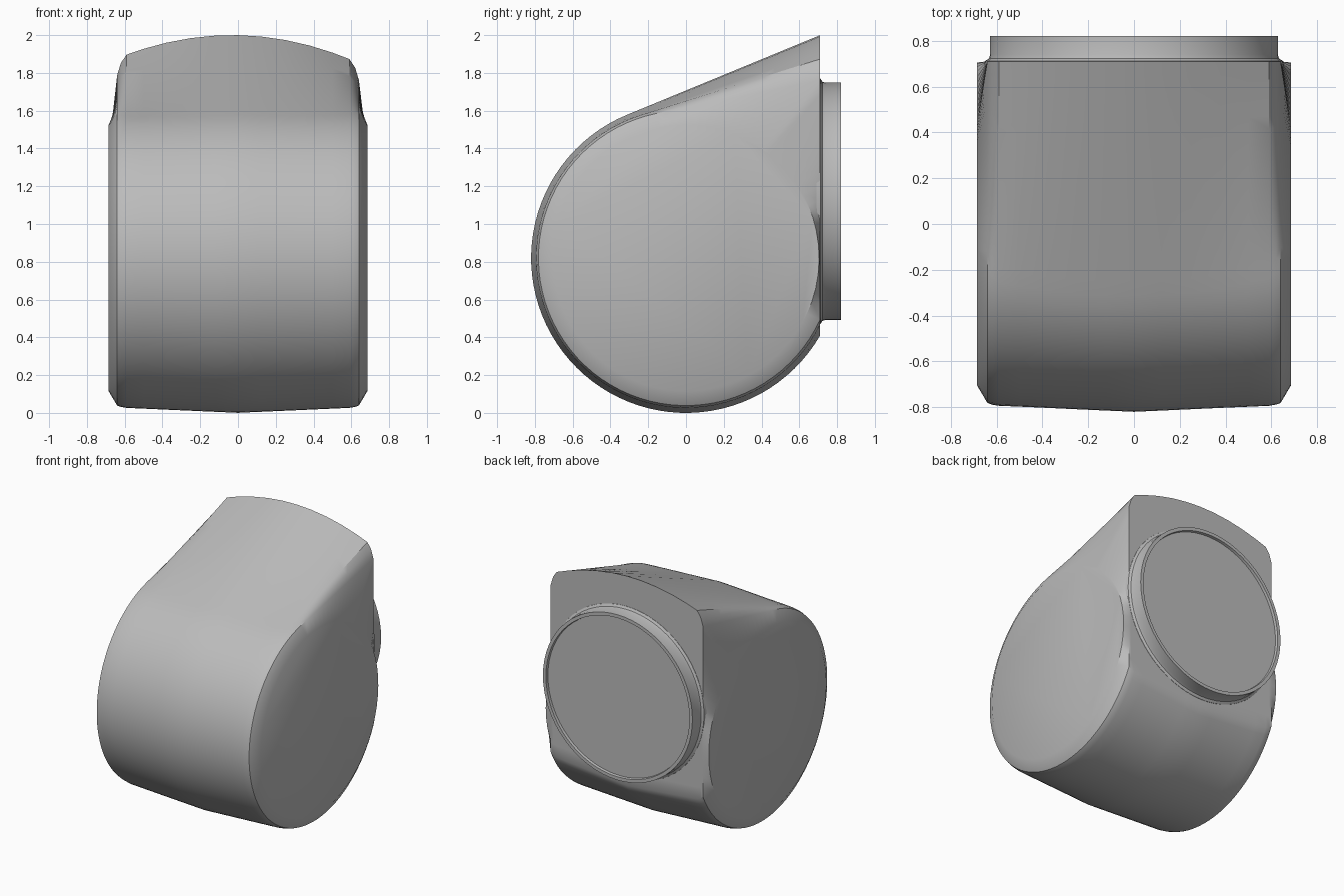
import bpy, bmesh, math

default = bpy.data.objects.get("Cube")
if default:
    bpy.data.objects.remove(default, do_unlink=True)

grey = bpy.data.materials.new("plain grey")
grey.use_nodes = True
color = (0.5, 0.5, 0.5, 1)
grey.diffuse_color = color
grey.node_tree.nodes["Principled BSDF"].inputs["Base Color"].default_value = color

AXIS_Z = 0.82   # height of the barrel axis
BACK = 0.71     # flat back plane


def teardrop(radius, top):
    """Round barrel with a straight slope up to a sharp corner at the back."""
    reach = math.hypot(BACK, top - AXIS_Z)
    tangent = math.atan2(top - AXIS_Z, BACK) + math.acos(radius / reach)
    join = 2 * math.pi - math.acos(BACK / radius)

    def on_arc(a):
        return radius * math.cos(a), AXIS_Z + radius * math.sin(a)

    def line(p, q, n):
        return [(p[0] + (q[0] - p[0]) * i / n, p[1] + (q[1] - p[1]) * i / n) for i in range(n)]

    arc = [on_arc(tangent + (join - tangent) * i / 56) for i in range(56)]
    corner = (BACK, top)
    return arc + line(on_arc(join), corner, 16) + line(corner, on_arc(tangent), 16)


def circle_below(outline, radius):
    """Circle whose points line up with an outline by angle."""
    angles = [math.atan2(z - AXIS_Z, y) for y, z in outline]
    return [(radius * math.cos(a), AXIS_Z + radius * math.sin(a)) for a in angles]


def finish(name, bm, angle):
    bmesh.ops.recalc_face_normals(bm, faces=bm.faces)
    mesh = bpy.data.meshes.new(name)
    bm.to_mesh(mesh)
    bm.free()
    obj = bpy.data.objects.new(name, mesh)
    bpy.context.collection.objects.link(obj)
    mesh.materials.append(grey)
    bpy.ops.object.select_all(action="DESELECT")
    obj.select_set(True)
    bpy.context.view_layer.objects.active = obj
    bpy.ops.object.shade_smooth_by_angle(angle=math.radians(angle))
    return obj


def loft(name, rings, angle):
    bm = bmesh.new()
    loops = [[bm.verts.new(p) for p in ring] for ring in rings]
    for a, b in zip(loops, loops[1:]):
        for i in range(len(a)):
            j = (i + 1) % len(a)
            bm.faces.new((a[i], a[j], b[j], b[i]))
    bm.faces.new(loops[0])
    bm.faces.new(loops[-1])
    return finish(name, bm, angle)


# Crowned teardrop body, with round flat caps on both sides
half = [0.12, 0.25, 0.38, 0.5, 0.59, 0.62, 0.64]
stations = [-x for x in reversed(half)] + [0] + half
rings = []
for x in stations:
    radius = 0.82 - 0.045 * abs(x)
    top = 2 - 0.33 * (x + 0.03) ** 2
    if abs(x) > 0.6:   # rounded shoulder
        top -= 40 * (abs(x) - 0.59) ** 2 * 0.9
        radius -= 4 * (abs(x) - 0.59) ** 2
    rings.append((x, teardrop(radius, top)))
side_caps = [(s * 0.685, circle_below(rings[i][1], 0.705)) for s, i in ((-1, 0), (1, -1))]
rings = [side_caps[0]] + rings + [side_caps[1]]
loft("body", [[(x, y, z) for y, z in outline] for x, outline in rings], 32)

# Round collar on the back, with a flared foot and a shallow recessed face
steps = 64
collar_profile = [(0.655, 0.69), (0.65, 0.712), (0.633, 0.722), (0.628, 0.74),
                  (0.628, 0.82), (0.603, 0.82), (0.6, 0.8)]
collar_rings = []
for r, y in collar_profile:
    turn = [2 * math.pi * i / steps for i in range(steps)]
    collar_rings.append([(r * math.cos(a), y, 1.12 + r * math.sin(a)) for a in turn])
loft("back_collar", collar_rings, 40)
